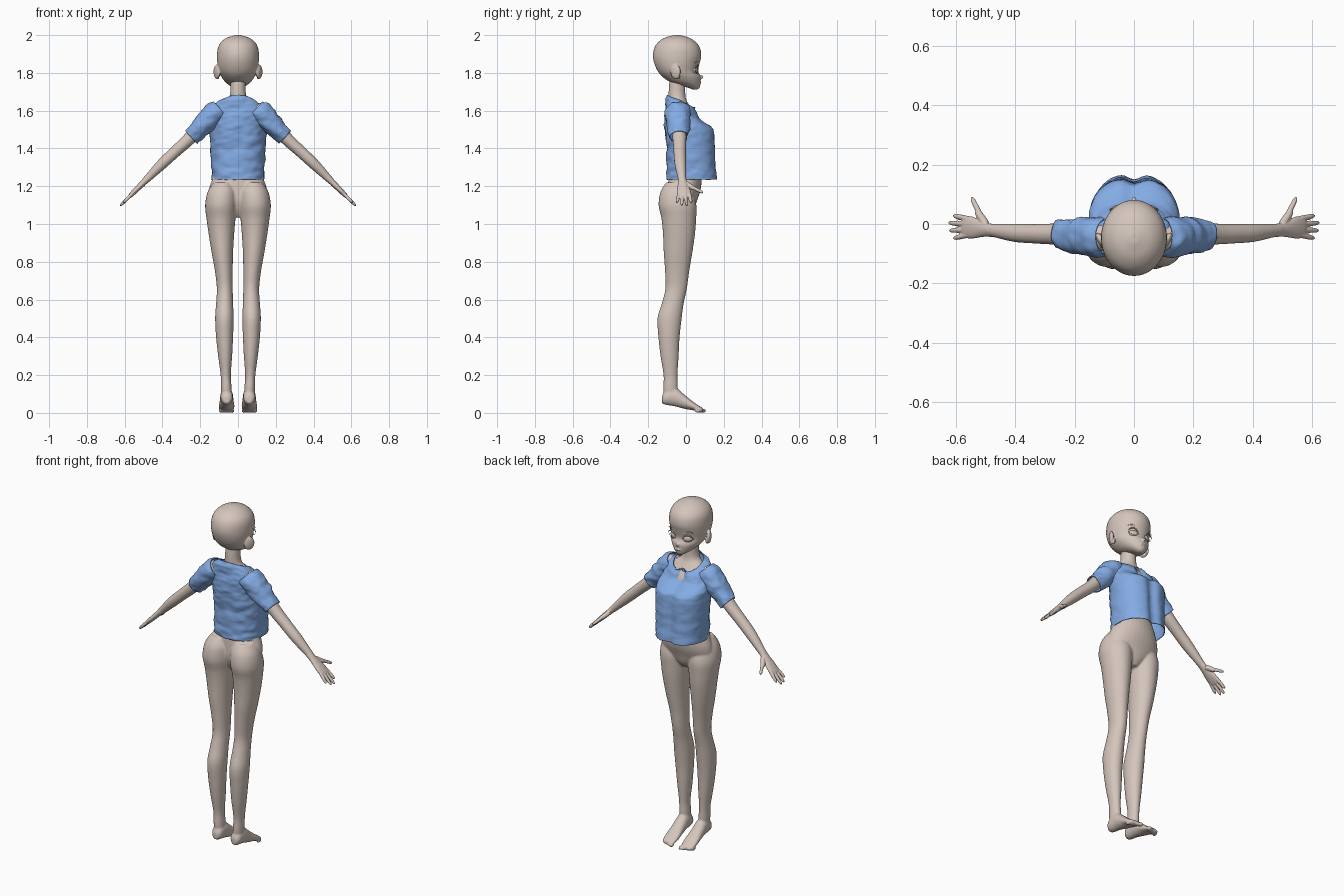
import bpy, bmesh, math
from mathutils import Vector, Matrix, noise

cube = bpy.data.objects.get("Cube")
if cube:
    bpy.data.objects.remove(cube)

X, Y, Z = Vector((1, 0, 0)), Vector((0, 1, 0)), Vector((0, 0, 1))
ARM_UP = Vector((0.69, 0, 0.72))


def make_material(name, colour):
    m = bpy.data.materials.new(name)
    m.use_nodes = True
    m.diffuse_color = colour
    m.node_tree.nodes["Principled BSDF"].inputs["Base Color"].default_value = colour
    return m


SKIN = make_material("warm skin", (0.66, 0.56, 0.50, 1))
CLOTH = make_material("blue cloth", (0.23, 0.41, 0.78, 1))


def spline(rows, steps):
    """Smoothly interpolate the section rows."""
    out = []
    for i in range(len(rows) - 1):
        a, b, c, d = (rows[max(i - 1, 0)], rows[i], rows[i + 1], rows[min(i + 2, len(rows) - 1)])
        for s in range(steps):
            t = s / steps
            out.append([0.5 * (2 * q + (r - p) * t + (2 * p - 5 * q + 4 * r - w) * t * t
                               + (3 * q - p - 3 * r + w) * t ** 3)
                        for p, q, r, w in zip(a, b, c, d)])
    return out + [list(rows[-1])]


def loft(bm, rows, u=X, v=Y, sides=32, steps=4, caps=True, square=1.0):
    """Skin elliptical sections given as x, y, z, radius along u, radius along v."""
    rings = []
    for x, y, z, a, b in spline(rows, steps):
        ring = []
        for k in range(sides):
            t = 2 * math.pi * k / sides
            c, s = math.cos(t), math.sin(t)
            c = math.copysign(abs(c) ** square, c)
            s = math.copysign(abs(s) ** square, s)
            ring.append(bm.verts.new(Vector((x, y, z)) + u * (a * c) + v * (b * s)))
        rings.append(ring)
    for lo, hi in zip(rings, rings[1:]):
        for k in range(sides):
            n = (k + 1) % sides
            bm.faces.new((lo[k], lo[n], hi[n], hi[k]))
    if caps:
        bm.faces.new(rings[0][::-1])
        bm.faces.new(rings[-1])


def ball(bm, centre, size, turn=0.0):
    m = Matrix.Translation(centre) @ Matrix.Rotation(turn, 4, "Z") @ Matrix.Diagonal((*size, 1))
    bmesh.ops.create_uvsphere(bm, u_segments=20, v_segments=12, radius=1, matrix=m)


def mirror(bm):
    new = bmesh.ops.duplicate(bm, geom=bm.verts[:] + bm.edges[:] + bm.faces[:])["geom"]
    for e in new:
        if isinstance(e, bmesh.types.BMVert):
            e.co.x *= -1


def finish(name, bm, material, voxel=0, smooth=3):
    bmesh.ops.recalc_face_normals(bm, faces=bm.faces[:])
    for f in bm.faces:
        f.smooth = True
    mesh = bpy.data.meshes.new(name)
    bm.to_mesh(mesh)
    bm.free()
    mesh.materials.append(material)
    ob = bpy.data.objects.new(name, mesh)
    bpy.context.collection.objects.link(ob)
    if voxel:
        r = ob.modifiers.new("Blend parts", "REMESH")
        r.mode, r.voxel_size, r.use_smooth_shade = "VOXEL", voxel, True
        s = ob.modifiers.new("Soften", "SMOOTH")
        s.factor, s.iterations = 0.5, smooth
    return ob


# Body: legs, feet and arms mirrored, then blended with the trunk
bm = bmesh.new()
loft(bm, [(.06, -.085, .06, .025, .03), (.062, -.082, .13, .028, .038), (.065, -.082, .2, .027, .037),
          (.068, -.087, .3, .037, .048), (.071, -.09, .4, .045, .056), (.072, -.087, .5, .049, .064),
          (.071, -.07, .58, .045, .058), (.07, -.052, .66, .042, .057), (.075, -.047, .75, .047, .064),
          (.083, -.042, .85, .057, .076), (.088, -.037, .95, .068, .085), (.09, -.038, 1.03, .077, .092),
          (.09, -.045, 1.1, .084, .1), (.085, -.05, 1.17, .076, .085), (.08, -.045, 1.22, .05, .06)])
loft(bm, [(.06, -.127, .07, .015, .018), (.06, -.11, .08, .03, .037), (.06, -.06, .085, .034, .05),
          (.06, -.01, .06, .037, .038), (.06, .04, .035, .042, .022), (.06, .075, .02, .038, .014),
          (.06, .09, .014, .03, .01)], X, Z)
for i in range(5):
    ball(bm, (.03 + .016 * i, .09 - .007 * i, .011), (.011 - .001 * i, .017, .011))
loft(bm, [(.08, -.045, 1.61, .045, .045), (.15, -.045, 1.58, .045, .045), (.25, -.035, 1.46, .037, .035),
          (.33, -.033, 1.385, .033, .031), (.4, -.03, 1.32, .031, .029), (.47, -.022, 1.25, .023, .021),
          (.5, -.019, 1.22, .022, .017)], Y, ARM_UP)
mirror(bm)
loft(bm, [(0, -.02, 1.035, .03, .035), (0, -.02, 1.07, .08, .06), (0, -.02, 1.12, .15, .077),
          (0, -.01, 1.18, .155, .087), (0, -.005, 1.25, .132, .087), (0, -.01, 1.33, .113, .074),
          (0, -.015, 1.42, .11, .07), (0, -.01, 1.52, .128, .075), (0, -.02, 1.58, .125, .07),
          (0, -.035, 1.63, .09, .052), (0, -.045, 1.66, .052, .046), (0, -.048, 1.7, .041, .044),
          (0, -.045, 1.77, .04, .042)])
finish("body", bm, SKIN, .006)

# Hands: palm, four fingers and thumb
bm = bmesh.new()
loft(bm, [(.475, -.022, 1.245, .022, .019), (.505, -.018, 1.215, .025, .016), (.545, -.012, 1.175, .037, .014),
          (.57, -.01, 1.15, .036, .011), (.577, -.01, 1.143, .03, .007)], Y, ARM_UP)


def finger(base, tip, r):
    a, b = Vector(base), Vector(tip)
    side = (b - a).normalized().cross(ARM_UP).normalized()
    rows = [(*a.lerp(b, t), r * s, r * s) for t, s in ((0, 1), (.5, .95), (.85, .8), (1, .35))]
    loft(bm, rows, side, ARM_UP, 12, 3)


for y0, y1, x in ((.018, .028, .608), (-.001, .004, .624), (-.02, -.022, .622), (-.037, -.048, .607)):
    finger((.56, y0, 1.16), (x, y1, 1.72 - x), .0095)
finger((.5, .0, 1.215), (.53, .045, 1.185), .014)
finger((.518, .03, 1.197), (.547, .09, 1.165), .0095)
mirror(bm)
finish("hands", bm, SKIN, .003, 2)

# Head: skull and jaw in one skin, with ears, nose and lips blended in
bm = bmesh.new()
profile = ((1.712, .035, .062, .012), (1.725, .0, .073, .034), (1.75, -.08, .077, .066), (1.78, -.125, .077, .088),
           (1.81, -.15, .064, .101), (1.85, -.168, .072, .109), (1.89, -.175, .081, .111),
           (1.93, -.168, .075, .107), (1.96, -.15, .055, .092), (1.985, -.115, .02, .061), (2.0, -.065, -.03, .014))
loft(bm, [(0, (b + f) / 2, z, w, (f - b) / 2) for z, b, f, w in profile], sides=48)
ball(bm, (0, .078, 1.778), (.009, .014, .011))
ball(bm, (0, .075, 1.748), (.02, .007, .004))
for s in (-1, 1):
    ball(bm, (s * .112, -.055, 1.806), (.012, .03, .038), s * -.5)
    ball(bm, (s * .108, -.045, 1.785), (.01, .015, .02))
finish("head", bm, SKIN, .004)

# Eyes with raised lids and brows
for s, side in ((1, "left"), (-1, "right")):
    bm = bmesh.new()
    ball(bm, (s * .047, .05, 1.813), (.025, .01, .017), s * -.45)
    finish(side + "_eye", bm, SKIN)
    for name, z, rise, out, r in (("upper_lid", 1.814, .021, .006, .0035), ("lower_lid", 1.81, -.016, .001, .0015),
                                  ("brow", 1.843, .012, .002, .002)):
        curve = bpy.data.curves.new(side + "_" + name, "CURVE")
        curve.dimensions, curve.bevel_depth, curve.use_fill_caps = "3D", r, True
        line = curve.splines.new("POLY")
        line.points.add(10)
        for i, p in enumerate(line.points):
            t = i / 10
            x = .02 + .062 * t
            y = .066 * math.sqrt(1 - (x / .108) ** 2) + out * t
            p.co = (s * x, y, z + rise * math.sin(math.pi * t) + .008 * t, 1)
            p.radius = .4 + math.sin(math.pi * t) * .8
        curve.materials.append(SKIN)
        bpy.context.collection.objects.link(bpy.data.objects.new(curve.name, curve))

# Shirt: loose open trunk with a scooped neck, and short sleeves
bm = bmesh.new()
loft(bm, [(0, .033, 1.235, .14, .138), (0, .03, 1.3, .141, .133), (0, .028, 1.4, .146, .13),
          (0, .022, 1.48, .15, .132), (0, .01, 1.54, .15, .125), (0, -.017, 1.6, .143, .095),
          (0, -.025, 1.655, .118, .085), (0, -.025, 1.683, .08, .075)], sides=72, steps=9, caps=False, square=.9)
for v in bm.verts:
    if v.co.z > 1.5:
        v.co.z -= .45 * (v.co.y + .1) * (v.co.z - 1.5) / .18
    if v.co.y > .05:
        v.co.y -= .02 * math.exp(-(v.co.x / .028) ** 2)
for s in (1, -1):
    up = Vector((s * .68, 0, .73))
    loft(bm, [(s * .09, -.042, 1.605, .062, .058), (s * .13, -.042, 1.583, .068, .064),
              (s * .19, -.04, 1.52, .06, .056), (s * .25, -.036, 1.46, .047, .046)],
         Y, up, 48, 9, False)
bmesh.ops.recalc_face_normals(bm, faces=bm.faces[:])
bm.normal_update()
for v in bm.verts:
    p = Vector((v.co.x * 14, v.co.y * 14, v.co.z * 24))
    back = 1.0 if v.co.y < .05 else .5
    v.co += v.normal * back * (.007 * noise.noise(p) + .004 * noise.noise(p * 2.2))
shirt = finish("shirt", bm, CLOTH)
thick = shirt.modifiers.new("Cloth thickness", "SOLIDIFY")
thick.thickness, thick.offset = .004, -1
